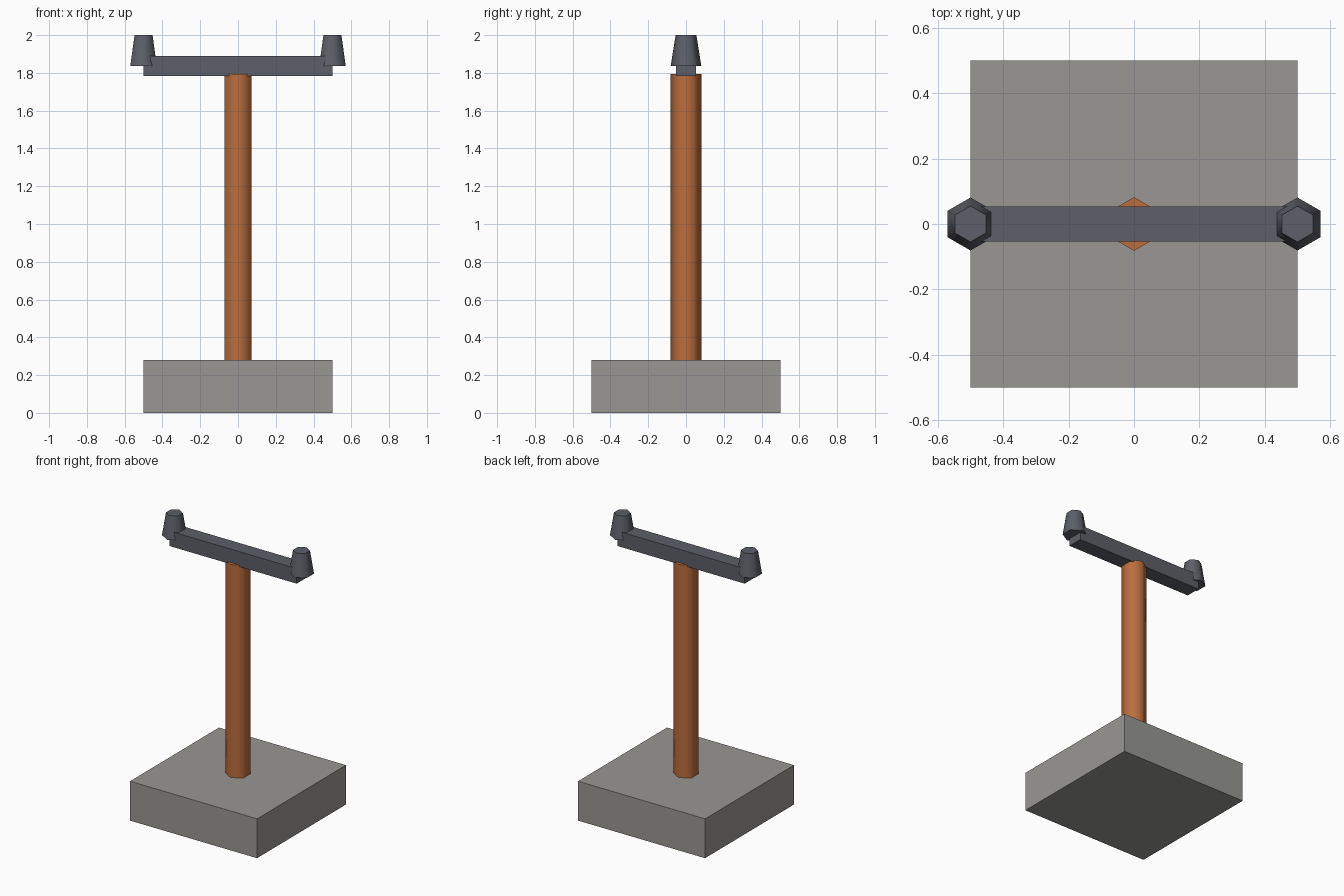
import bpy, bmesh, math

if "Cube" in bpy.data.objects:
    bpy.data.objects.remove(bpy.data.objects["Cube"])


def material(name, srgb):
    mat = bpy.data.materials.new(name)
    lin = [((c / 255 + 0.055) / 1.055) ** 2.4 for c in srgb]
    mat.diffuse_color = (*lin, 1.0)
    mat.use_nodes = True
    mat.node_tree.nodes["Principled BSDF"].inputs["Base Color"].default_value = mat.diffuse_color
    return mat


STONE = material("grey stone", (152, 151, 146))
WOOD = material("orange brown wood", (187, 109, 61))
METAL = material("dark slate", (93, 95, 104))


def finish(name, bm, mat, smooth=False):
    bmesh.ops.recalc_face_normals(bm, faces=bm.faces)
    mesh = bpy.data.meshes.new(name)
    for f in bm.faces:
        f.smooth = smooth
    bm.to_mesh(mesh)
    bm.free()
    mesh.materials.append(mat)
    if smooth:
        mesh.set_sharp_from_angle(angle=math.radians(65))
    obj = bpy.data.objects.new(name, mesh)
    bpy.context.collection.objects.link(obj)
    return obj


def box(name, size, z0, mat):
    bm = bmesh.new()
    bmesh.ops.create_cube(bm, size=1)
    for v in bm.verts:
        v.co = (v.co.x * size[0], v.co.y * size[1], z0 + (v.co.z + 0.5) * size[2])
    return finish(name, bm, mat)


def hex_post(name, x, r0, r1, z0, z1, mat):
    """Six-sided tapered post with corners pointing along y."""
    bm = bmesh.new()
    rings = []
    for r, z in ((r0, z0), (r1, z1)):
        angles = [math.radians(90 + 60 * i) for i in range(6)]
        rings.append([bm.verts.new((x + r * math.cos(a), r * math.sin(a), z)) for a in angles])
    low, high = rings
    for i in range(6):
        j = (i + 1) % 6
        bm.faces.new((low[i], low[j], high[j], high[i]))
    bm.faces.new(low[::-1])
    bm.faces.new(high)
    return finish(name, bm, mat, smooth=True)


# Square footing and upright
box("base_block", (1.0, 1.0, 0.28), 0.0, STONE)
hex_post("pole", 0.0, 0.082, 0.082, 0.27, 1.795, WOOD)

# Crossbar with a tapered insulator on each end
box("crossbar", (1.0, 0.108, 0.107), 1.783, METAL)
for side, x in (("left", -0.5), ("right", 0.5)):
    hex_post(side + "_insulator", x, 0.081, 0.055, 1.837, 2.0, METAL)
